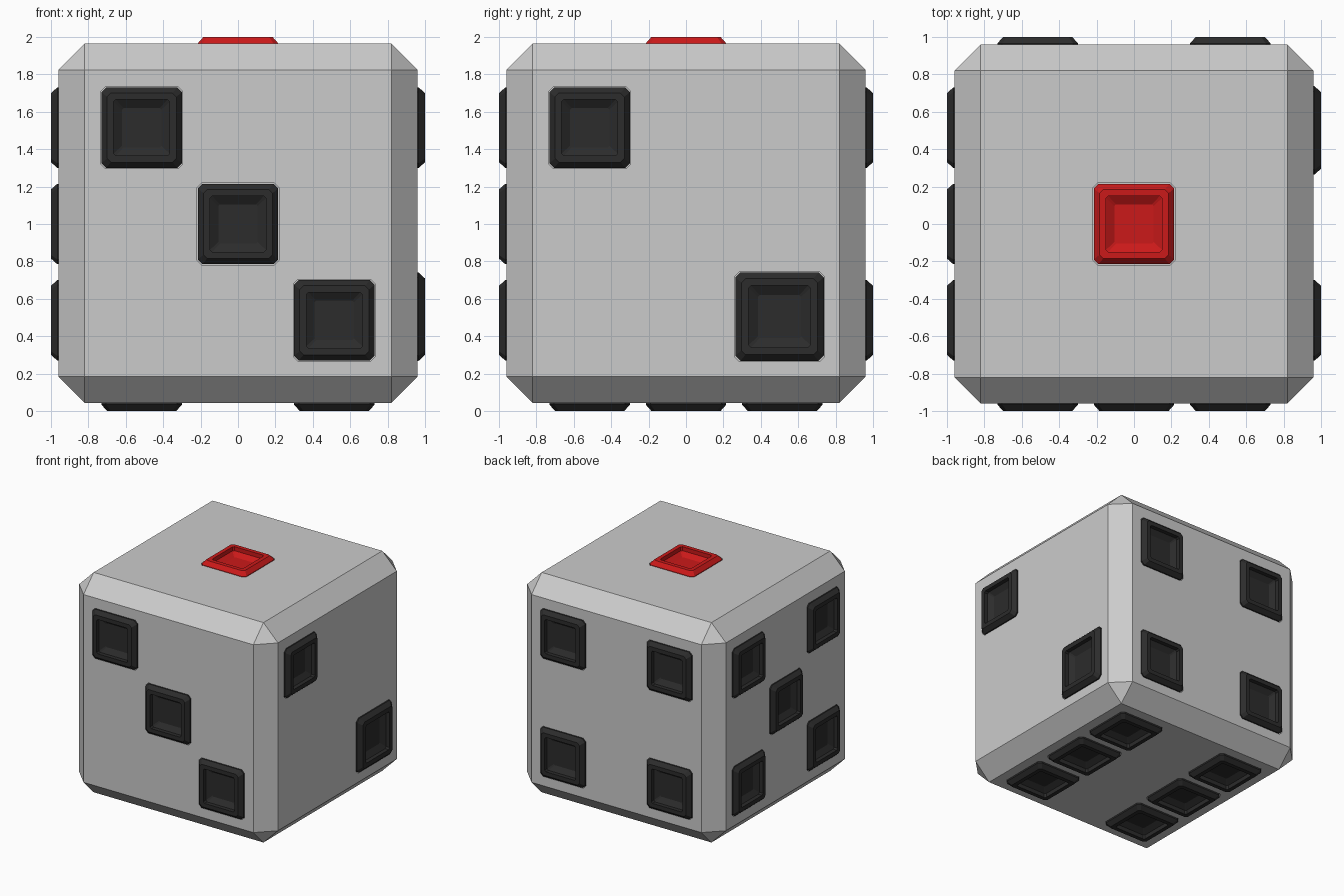
import bpy, bmesh
from mathutils import Vector

if "Cube" in bpy.data.objects:
    bpy.data.objects.remove(bpy.data.objects["Cube"])

CENTRE = Vector((0, 0, 1.0))
HALF = 0.96      # body half size
PIP = 0.215      # pip half width
D = 0.515        # pip offset from face centre
X, Y, Z = Vector((1, 0, 0)), Vector((0, 1, 0)), Vector((0, 0, 1))


def material(name, colour):
    mat = bpy.data.materials.new(name)
    mat.diffuse_color = colour
    mat.use_nodes = True
    mat.node_tree.nodes["Principled BSDF"].inputs["Base Color"].default_value = mat.diffuse_color
    return mat


def finish(bm, name, mat=None):
    bmesh.ops.recalc_face_normals(bm, faces=bm.faces)
    mesh = bpy.data.meshes.new(name)
    bm.to_mesh(mesh)
    bm.free()
    obj = bpy.data.objects.new(name, mesh)
    bpy.context.collection.objects.link(obj)
    if mat:
        mesh.materials.append(mat)
    return obj


def loft(bm, rings, u, v, cu, cv, scale=1.0):
    """Loft corner-cut square rings (half size, corner cut, height) along the face normal."""
    n = u.cross(v)
    loops = []
    for h, c, z in rings:
        h, k = h * scale, (h - c) * scale
        pts = [(h, -k), (h, k), (k, h), (-k, h), (-h, k), (-h, -k), (-k, -h), (k, -h)]
        loops.append([bm.verts.new(CENTRE + u * (cu + a) + v * (cv + b) + n * z) for a, b in pts])
    for lo, hi in zip(loops, loops[1:]):
        for i in range(8):
            j = (i + 1) % 8
            bm.faces.new((lo[i], lo[j], hi[j], hi[i]))
    bm.faces.new(loops[0][::-1])
    bm.faces.new(loops[-1])


black = material("black", (0.025, 0.025, 0.025, 1))
red = material("red", (0.6, 0.01, 0.01, 1))

# raised rim with a sloped dish inside
PIP_RINGS = [(PIP, 0.025, 0.90), (PIP, 0.025, 0.966), (0.185, 0.02, 1.0),
             (0.15, 0.012, 1.0), (0.15, 0.012, 0.965), (0.105, 0.008, 0.935)]
SOCKET_RINGS = [(PIP + 0.004, 0.025, 0.90), (PIP + 0.004, 0.025, 1.06)]

# face name: (u axis, v axis, pip centres, material)
corners = [(a, b) for a in (-D, D) for b in (-D, D)]
FACES = {
    "top": (X, Y, [(0, 0)], red),
    "front": (X, Z, [(-D, D), (0, 0), (D, -D)], black),
    "right": (Y, Z, [(-D, D), (0.5, -0.495)], black),
    "back": (-X, Z, corners, black),
    "left": (-Y, Z, corners + [(0, 0)], black),
    "bottom": (X, -Y, corners + [(-D, 0), (D, 0)], black),
}

# pips on every face, and the matching sockets
sockets = bmesh.new()
for face, (u, v, spots, mat) in FACES.items():
    pips = bmesh.new()
    for cu, cv in spots:
        scale = 1.1 if cu == 0.5 else 1.0      # one pip is slightly larger
        loft(pips, PIP_RINGS, u, v, cu, cv, scale)
        loft(sockets, SOCKET_RINGS, u, v, cu, cv, scale)
    finish(pips, face + "_pips", mat)
cutter = finish(sockets, "socket_cutter")
cutter.hide_render = True
cutter.display_type = 'WIRE'

# chamfered cube body
bm = bmesh.new()
bmesh.ops.create_cube(bm, size=2 * HALF)
bmesh.ops.bevel(bm, geom=bm.edges[:], offset=0.14, segments=1, affect='EDGES')
bmesh.ops.translate(bm, verts=bm.verts, vec=CENTRE + Vector((0, 0, 0.004)))
body = finish(bm, "dice_body")
cut = body.modifiers.new("sockets", 'BOOLEAN')
cut.operation = 'DIFFERENCE'
cut.solver = 'EXACT'
cut.object = cutter
